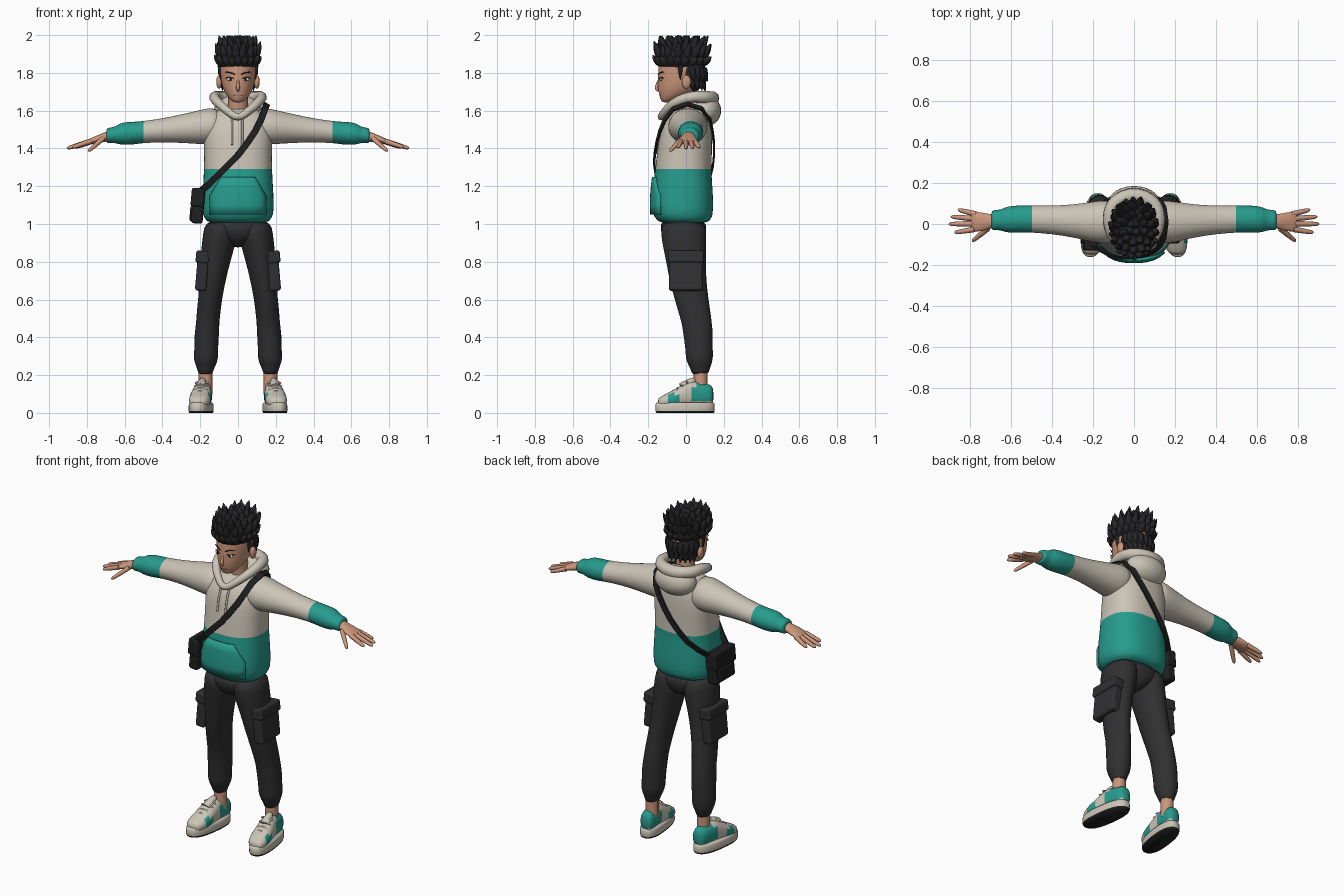
import bpy, bmesh, math, random
from mathutils import Vector, Matrix

if "Cube" in bpy.data.objects:
    bpy.data.objects.remove(bpy.data.objects["Cube"])
random.seed(4)


def material(name, *rgb):
    m = bpy.data.materials.new(name)
    m.use_nodes = True
    m.diffuse_color = (*rgb, 1)
    m.node_tree.nodes["Principled BSDF"].inputs["Base Color"].default_value = (*rgb, 1)
    return m


cream = material("cream", .60, .55, .47)
teal = material("teal", .02, .33, .27)
charcoal = material("charcoal", .03, .03, .032)
black = material("black", .014, .014, .015)
hair = material("hair_black", .018, .018, .02)
skin = material("skin", .60, .31, .20)
white = material("eye_white", .75, .75, .72)
lip = material("lip", .30, .11, .08)


def finish(name, bm, mats, rule=None, mirror=False, subsurf=0, bevel=0, smooth=True):
    bmesh.ops.recalc_face_normals(bm, faces=bm.faces)
    for f in bm.faces:
        f.smooth = smooth
        f.material_index = rule(f.calc_center_median()) if rule else 0
    me = bpy.data.meshes.new(name)
    bm.to_mesh(me)
    bm.free()
    for m in mats:
        me.materials.append(m)
    ob = bpy.data.objects.new(name, me)
    bpy.context.collection.objects.link(ob)
    if bevel:
        mod = ob.modifiers.new("bevel", 'BEVEL')
        mod.width, mod.segments = bevel, 3
    if mirror:
        ob.modifiers.new("mirror", 'MIRROR').use_mirror_merge = False
    if subsurf:
        mod = ob.modifiers.new("subsurf", 'SUBSURF')
        mod.levels = mod.render_levels = subsurf
    return ob


def loft(name, axis, rows, mats, power=2.0, sides=24, shear=0, subsurf=1, **kw):
    """Rows are (position on axis, two centre coordinates, two radii)."""
    bm = bmesh.new()
    rings = []
    for t, a, b, ra, rb in rows:
        ring = []
        for i in range(sides):
            c, s = math.cos(math.tau * i / sides), math.sin(math.tau * i / sides)
            u = a + ra * math.copysign(abs(c) ** (2 / power), c)
            v = b + rb * math.copysign(abs(s) ** (2 / power), s)
            p = {'x': (t, u, v), 'y': (u, t, v), 'z': (u, v, t)}[axis]
            ring.append(bm.verts.new((p[0] - shear * p[1], p[1], p[2])))
        rings.append(ring)
    for r, q in zip(rings, rings[1:]):
        for i in range(sides):
            j = (i + 1) % sides
            bm.faces.new((r[i], r[j], q[j], q[i]))
    bm.faces.new(rings[0])
    bm.faces.new(rings[-1])
    return finish(name, bm, mats, subsurf=subsurf, **kw)


def ball(name, centre, radii, mat, **kw):
    bm = bmesh.new()
    bmesh.ops.create_uvsphere(bm, u_segments=24, v_segments=16, radius=1,
                              matrix=Matrix.Translation(centre) @ Matrix.Diagonal((*radii, 1)))
    return finish(name, bm, [mat], **kw)


def box(name, centre, size, mat, tilt=0, **kw):
    bm = bmesh.new()
    turn = Matrix.Rotation(math.radians(tilt), 4, 'Y')
    bmesh.ops.create_cube(bm, size=1, matrix=Matrix.Translation(centre) @ turn @ Matrix.Diagonal((*size, 1)))
    return finish(name, bm, [mat], smooth=False, **kw)


def tube(name, paths, mat, mirror=False, cyclic=False):
    """Each path is a list of (x, y, z, radius)."""
    cu = bpy.data.curves.new(name, 'CURVE')
    cu.dimensions, cu.bevel_depth, cu.bevel_resolution, cu.use_fill_caps = '3D', 1, 2, True
    for s in ((1, -1) if mirror else (1,)):
        for path in paths:
            sp = cu.splines.new('NURBS')
            sp.points.add(len(path) - 1)
            for pt, (x, y, z, r) in zip(sp.points, path):
                pt.co, pt.radius = (x * s, y, z, 1), r
            sp.order_u, sp.resolution_u = 3, 4
            sp.use_cyclic_u, sp.use_endpoint_u = cyclic, not cyclic
    cu.materials.append(mat)
    ob = bpy.data.objects.new(name, cu)
    bpy.context.collection.objects.link(ob)


# Hoodie body, teal below the chest
torso_rows = [(1.0, 0, -.012, .165, .13), (1.03, 0, -.013, .172, .145), (1.045, 0, -.017, .189, .16),
              (1.12, 0, -.018, .19, .163), (1.2, 0, -.017, .186, .157), (1.285, 0, -.015, .18, .149),
              (1.4, 0, -.006, .18, .145), (1.5, 0, 0, .185, .137), (1.57, 0, .012, .155, .115),
              (1.605, 0, .025, .12, .085), (1.612, 0, .025, .06, .05)]
loft("hoodie_body", 'z', torso_rows, [cream, teal], power=2.4, sides=32, rule=lambda c: int(c.z < 1.285))


def torso_y(x, z, side, gap):
    """Depth of the hoodie surface, front (side -1) or back (side 1)."""
    for lo, hi in zip(torso_rows, torso_rows[1:]):
        if lo[0] <= z <= hi[0]:
            k = (z - lo[0]) / (hi[0] - lo[0])
            cy, rx, ry = (lo[n] + k * (hi[n] - lo[n]) for n in (2, 3, 4))
            return cy + side * (gap + ry * max(0, 1 - abs(x / rx) ** 2.4) ** (1 / 2.4))


# Sleeves with teal ends and cuffs
loft("sleeves", 'x', [(.08, .01, 1.515, .1, .09), (.15, .01, 1.518, .107, .1), (.2, .01, 1.513, .1, .09),
     (.3, .015, 1.505, .08, .076), (.4, .02, 1.496, .07, .063), (.51, .025, 1.486, .066, .058),
     (.56, .025, 1.48, .067, .061), (.62, .022, 1.478, .065, .06), (.645, .02, 1.473, .054, .046),
     (.66, .02, 1.471, .05, .042), (.69, .018, 1.468, .05, .041), (.698, .018, 1.467, .043, .035)],
     [cream, teal], rule=lambda c: int(c.x > .51), mirror=True)

# Front pouch pocket following the body
bm = bmesh.new()
grid = []
for z, w in ((1.05, .15), (1.1, .152), (1.15, .15), (1.2, .12), (1.25, .09)):
    xs = [w * (i / 6 - 1) for i in range(13)]
    grid.append([bm.verts.new((x, torso_y(x, z, -1, .012), z)) for x in xs])
for r, q in zip(grid, grid[1:]):
    for i in range(12):
        bm.faces.new((r[i], r[i + 1], q[i + 1], q[i]))
pouch = finish("pouch_pocket", bm, [teal])
pouch.modifiers.new("thickness", 'SOLIDIFY').thickness = .016

# Hood, collar and drawstrings
ball("hood_back", (0, .1, 1.6), (.128, .086, .085), cream)
collar = [(.065, -.105, 1.605, .022), (.115, -.05, 1.65, .026), (.128, .03, 1.675, .03), (.1, .11, 1.67, .034)]
tube("hood_collar", [[(0, -.14, 1.555, .018)] + collar + [(0, .15, 1.665, .038)]
     + [(-x, y, z, r) for x, y, z, r in reversed(collar)]], cream, cyclic=True)
tube("drawstrings", [[(x, torso_y(x, z, -1, .006), z, .006) for z in (1.565, 1.52, 1.46, end)]
     for x, end in ((.022, 1.37), (-.032, 1.42))], cream)

# Shoulder strap
path = [Vector((-.205, -.1, 1.17))]
path += [Vector((x, torso_y(x, z, -1, .006), z)) for x, z in
         ((-.15, 1.215), (-.1, 1.265), (-.05, 1.315), (0, 1.365), (.05, 1.43), (.09, 1.49))]
path += [Vector(p) for p in ((.12, -.108, 1.55), (.14, -.065, 1.605), (.15, .01, 1.63), (.14, .08, 1.607), (.115, .122, 1.55))]
path += [Vector((x, torso_y(x, z, 1, .006), z)) for x, z in
         ((.08, 1.49), (.04, 1.43), (0, 1.375), (-.05, 1.315), (-.1, 1.26), (-.15, 1.215))]
path.append(Vector((-.205, .05, 1.17)))
bm = bmesh.new()
rings = []
for i, p in enumerate(path):
    t = (path[min(i + 1, len(path) - 1)] - path[max(i - 1, 0)]).normalized()
    out = p - Vector((0, 0, 1.38))
    out = (out - t * out.dot(t)).normalized()
    side = t.cross(out) * .017
    rings.append([bm.verts.new(q) for q in (p - side, p + side, p + side + out * .01, p - side + out * .01)])
for r, q in zip(rings, rings[1:]):
    for i in range(4):
        bm.faces.new((r[i], r[i - 1], q[i - 1], q[i]))
finish("strap", bm, [black], smooth=False)

# Side bag
box("bag", (-.211, -.03, 1.095), (.062, .19, .185), black, tilt=5, bevel=.015)
box("bag_flap", (-.213, -.03, 1.14), (.07, .2, .1), black, tilt=5, bevel=.012)
box("bag_pouch", (-.24, -.03, 1.055), (.03, .14, .08), black, tilt=5, bevel=.01)

# Trousers with gathered cuffs and cargo pockets
loft("trouser_legs", 'z', [(.2, .172, .075, .038, .045), (.23, .172, .075, .043, .049), (.25, .171, .073, .053, .06),
     (.29, .17, .071, .067, .074), (.34, .168, .069, .062, .072), (.41, .166, .065, .066, .079),
     (.48, .16, .057, .061, .08), (.54, .155, .043, .064, .086), (.6, .148, .03, .063, .09), (.7, .135, .01, .07, .098),
     (.8, .12, 0, .079, .105), (.88, .105, -.008, .089, .115), (.95, .095, -.013, .09, .121),
     (1.02, .09, -.015, .085, .12)], [charcoal], mirror=True)
loft("trouser_seat", 'z', [(.875, 0, -.005, .03, .06), (.92, 0, -.01, .12, .112), (.97, 0, -.014, .178, .124),
     (1.03, 0, -.014, .172, .122)], [charcoal])
box("cargo_pockets", (.19, 0, .745), (.06, .18, .2), charcoal, tilt=-5, bevel=.015, mirror=True)
box("cargo_flaps", (.187, 0, .825), (.072, .19, .065), charcoal, tilt=-5, bevel=.012, mirror=True)

# Ankles, shoes and laces
tube("ankles", [[(.172, .078, z, .037) for z in (.1, .16, .23)]], skin, mirror=True)
loft("soles", 'z', [(0, .195, -.005, .058, .152), (.01, .195, -.005, .061, .157), (.045, .195, -.005, .06, .157),
     (.055, .195, -.005, .055, .15)], [cream, black], power=2.5, sides=40, shear=.12, subsurf=0,
     rule=lambda c: int(c.z < .006), mirror=True)
shoe_rows = [(-.15, .055, .03, .02), (-.13, .058, .048, .031), (-.095, .066, .058, .041), (-.06, .075, .058, .05),
             (-.035, .083, .056, .057), (0, .094, .052, .066), (.03, .1, .049, .071), (.055, .098, .046, .066),
             (.09, .094, .045, .061), (.125, .094, .042, .059), (.147, .088, .03, .047)]


def shoe_colour(c):
    heel = c.y > .02 and c.z > .065 and not (c.y < .055 and c.z > .14)
    return int(heel or (-.1 < c.y < -.035 and .05 < c.z < .1))


loft("shoes", 'y', [(y, .192, z, rx, rz) for y, z, rx, rz in shoe_rows], [cream, teal], power=2.3,
     shear=.12, rule=shoe_colour, mirror=True)
tube("shoe_tongues", [[(.197, -.02, .13, .03), (.19, .02, .155, .03), (.187, .045, .178, .012)]], cream, mirror=True)
tube("laces", [[(.192 - .12 * y + dx, y, top - abs(dx) * .55, .005) for dx in (-.036, -.015, .015, .036)]
     for y, top in ((-.07, .125), (-.045, .14), (-.02, .162), (.005, .176))], cream, mirror=True)

# Hands
loft("palms", 'x', [(.67, .015, 1.467, .032, .028), (.7, .013, 1.462, .034, .027), (.74, .01, 1.45, .046, .021),
     (.785, .012, 1.437, .05, .016), (.8, .012, 1.432, .042, .01)], [skin], mirror=True)
fingers = [((.78, -.026, 1.438), (.878, -.042, 1.405)), ((.785, .001, 1.437), (.907, 0, 1.4)),
           ((.782, .026, 1.437), (.897, .036, 1.402)), ((.772, .048, 1.438), (.862, .07, 1.405)),
           ((.715, -.022, 1.452), (.792, -.085, 1.385))]
paths = []
for a, b in fingers:
    a, b = Vector(a), Vector(b)
    paths.append([(*a.lerp(b, k), r) for k, r in ((0, .014), (.4, .013), (.75, .011), (.95, .009), (1, .002))])
tube("fingers", paths, skin, mirror=True)

# Head, neck and face
tube("neck", [[(0, .015, 1.56, .056), (0, .008, 1.64, .05), (0, -.005, 1.72, .055)]], skin)
loft("head", 'z', [(1.643, 0, -.1, .018, .022), (1.653, 0, -.092, .036, .042), (1.68, 0, -.064, .062, .078),
     (1.72, 0, -.035, .083, .115), (1.77, 0, -.026, .092, .123), (1.82, 0, -.022, .096, .126),
     (1.87, 0, -.02, .096, .122), (1.92, 0, -.02, .075, .095), (1.945, 0, -.02, .04, .05)], [skin])
tube("nose", [[(0, -.143, 1.765, .005), (0, -.153, 1.735, .009), (0, -.158, 1.716, .01), (0, -.145, 1.705, .006)]], skin)
ball("ears", (.1, .002, 1.752), (.015, .024, .036), skin, mirror=True)
ball("eyes", (.041, -.132, 1.767), (.019, .006, .009), white, mirror=True)
ball("irises", (.04, -.135, 1.767), (.007, .006, .009), black, mirror=True)
tube("eyelids", [[(.02, -.143, 1.769, .002), (.04, -.139, 1.779, .003), (.064, -.122, 1.773, .003)]], black, mirror=True)
tube("eyebrows", [[(.018, -.147, 1.792, .003), (.045, -.137, 1.806, .004), (.07, -.117, 1.803, .002)]], hair, mirror=True)
tube("mouth", [[(-.022, -.136, 1.68, .002), (0, -.142, 1.678, .003), (.022, -.136, 1.68, .002)]], lip)

# Hair: two caps and swept spikes
ball("hair_cap", (0, -.023, 1.875), (.108, .134, .096), hair)
ball("hair_nape", (0, .025, 1.8), (.099, .08, .105), hair)
spikes = []
for elevation, count, length in ((-8, 18, .035), (14, 17, .06), (36, 14, .07), (58, 10, .065), (80, 4, .06)):
    for i in range(count):
        a = math.tau * (i + random.uniform(.3, .7)) / count
        e = math.radians(elevation)
        n = Vector((math.cos(a) * math.cos(e), math.sin(a) * math.cos(e), math.sin(e)))
        base = Vector((0, -.023, 1.87)) + Vector((n.x * .09, n.y * .115, n.z * .08))
        rise = .9 if elevation > 0 else .5
        aim = (n * .45 + Vector((-n.x * .15, .12, rise))).normalized()
        reach = length * random.uniform(.9, 1.35)
        mid = base + n * .016 + aim * reach * .45
        tip = base + n * .012 + aim * reach * 1.1
        tip.z = min(tip.z, 1.998)
        spikes.append([(*base, .026), (*mid, .021), (*tip, .001)])
for i in range(9):
    a = math.radians(10 + 20 * i)
    x, y = math.cos(a), math.sin(a)
    for z, out in ((1.82, 1.0), (1.77, .88)):
        spikes.append([(x * .085 * out, .02 + y * .07 * out, z, .022), (x * .096 * out, .022 + y * .083 * out, z - .03, .016),
                       (x * .095 * out, .025 + y * .09 * out, z - .065, .001)])
spikes.append([(0, -.02, 1.94, .028), (-.004, -.02, 1.97, .02), (-.008, -.01, 2.0, .0005)])
tube("hair_spikes", spikes, hair)
tube("sideburns", [[(.094, -.03, 1.84, .014), (.094, -.03, 1.8, .011), (.091, -.03, 1.765, .002)]], hair, mirror=True)
